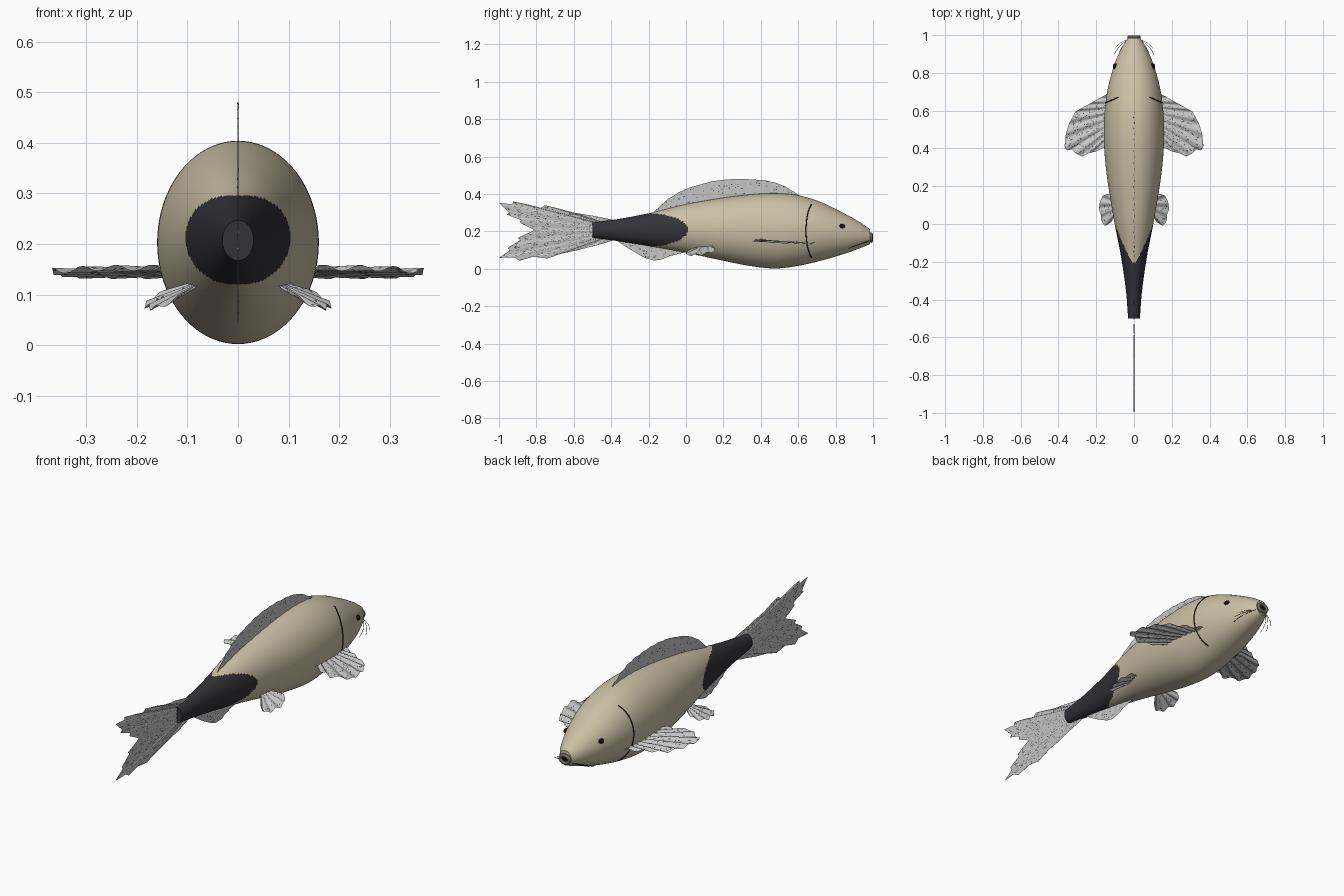
import bpy, bmesh, math, random
from mathutils import Vector

random.seed(4)
cube = bpy.data.objects.get("Cube")
if cube:
    bpy.data.objects.remove(cube, do_unlink=True)


def material(name, r, g, b):
    m = bpy.data.materials.new(name)
    m.use_nodes = True
    m.diffuse_color = (r, g, b, 1)
    bsdf = m.node_tree.nodes["Principled BSDF"]
    bsdf.inputs["Base Color"].default_value = (r, g, b, 1)
    bsdf.inputs["Roughness"].default_value = 0.7
    return m


TAN = material("tan skin", 0.60, 0.53, 0.38)
DARK = material("charcoal tail", 0.033, 0.032, 0.04)
FIN = material("pale grey fin", 0.56, 0.56, 0.56)
SPOT = material("fin speckle", 0.10, 0.10, 0.10)
BLACK = material("black", 0.006, 0.005, 0.005)
LIP = material("brown lip", 0.16, 0.13, 0.10)


def finish(name, bm, mats):
    mesh = bpy.data.meshes.new(name)
    bm.to_mesh(mesh)
    bm.free()
    for m in mats:
        mesh.materials.append(m)
    ob = bpy.data.objects.new(name, mesh)
    bpy.context.collection.objects.link(ob)
    bpy.ops.object.select_all(action="DESELECT")
    ob.select_set(True)
    bpy.context.view_layer.objects.active = ob
    bpy.ops.object.shade_smooth_by_angle(angle=math.radians(40))
    return ob


# Body stations: y, top z, bottom z, half width
STATIONS = [(-0.5, 0.247, 0.167, 0.031), (-0.35, 0.268, 0.146, 0.043),
            (-0.17, 0.303, 0.117, 0.069), (0.0, 0.345, 0.086, 0.102),
            (0.2, 0.38, 0.043, 0.136), (0.35, 0.398, 0.014, 0.154),
            (0.48, 0.404, 0.002, 0.16), (0.6, 0.393, 0.016, 0.155),
            (0.72, 0.357, 0.043, 0.138), (0.84, 0.299, 0.078, 0.105),
            (0.93, 0.249, 0.11, 0.067), (0.985, 0.21, 0.133, 0.034)]


def section(y):
    """Smoothly interpolate top, bottom and half width along the body."""
    n = len(STATIONS)
    i = 0
    while i < n - 2 and y > STATIONS[i + 1][0]:
        i += 1
    a, b = STATIONS[i], STATIONS[i + 1]
    p, q = STATIONS[max(i - 1, 0)], STATIONS[min(i + 2, n - 1)]
    d = b[0] - a[0]
    t = (y - a[0]) / d
    out = []
    for k in (1, 2, 3):
        m0 = (b[k] - p[k]) / (b[0] - p[0]) * d
        m1 = (q[k] - a[k]) / (q[0] - a[0]) * d
        out.append((2*t**3 - 3*t**2 + 1) * a[k] + (t**3 - 2*t**2 + t) * m0
                   + (3*t**2 - 2*t**3) * b[k] + (t**3 - t**2) * m1)
    return out


def skin(y, angle, scale=1.0):
    top, bottom, w = section(y)
    return Vector((w * scale * math.cos(angle), y,
                   (top + bottom) / 2 + (top - bottom) / 2 * scale * math.sin(angle)))


# Body, with the dark tail patch chosen by an elliptical border
bm = bmesh.new()
RINGS, SIDES = 180, 80
rings = [[bm.verts.new(skin(-0.5 + 1.485 * i / RINGS, math.tau * j / SIDES))
          for j in range(SIDES)] for i in range(RINGS + 1)]
for a, b in zip(rings, rings[1:]):
    for j in range(SIDES):
        k = (j + 1) % SIDES
        bm.faces.new((a[j], b[j], b[k], a[k]))
bm.faces.new(rings[0])
bm.faces.new(rings[-1])
bmesh.ops.recalc_face_normals(bm, faces=bm.faces)
for f in bm.faces:
    c = f.calc_center_median()
    inside = ((c.y + 0.2) / 0.21) ** 2 + ((c.z - 0.208) / 0.088) ** 2 < 1
    f.material_index = 1 if c.y < -0.2 or inside else 0
finish("body", bm, [TAN, DARK])


def resample(points, count):
    pts = [Vector(p) for p in points]
    lengths = [(b - a).length for a, b in zip(pts, pts[1:])]
    total, out = sum(lengths), []
    for i in range(count + 1):
        s, k = total * i / count, 0
        while k < len(lengths) - 1 and s > lengths[k]:
            s -= lengths[k]
            k += 1
        out.append(pts[k].lerp(pts[k + 1], min(s / lengths[k], 1)))
    return out


def fin(name, root, edge, nu, nv, density, ripple, waves):
    """Loft a thin rippled sheet from root line to outer edge, with random speckles."""
    bm = bmesh.new()
    r, e = resample(root, nu), resample(edge, nu)
    grid = []
    for i in range(nu + 1):
        wave = ripple * math.sin(math.tau * waves * i / nu)
        grid.append([bm.verts.new(r[i].lerp(e[i], j / nv) + wave * (j / nv) ** 0.5)
                     for j in range(nv + 1)])
    for a, b in zip(grid, grid[1:]):
        for j in range(nv):
            f = bm.faces.new((a[j], b[j], b[j + 1], a[j + 1]))
            f.material_index = int(random.random() < density)
    return finish(name, bm, [FIN, SPOT])


def upright(points):
    return [(0, y, z) for y, z in points]


SIDEWAYS = Vector((0.0015, 0, 0))
fin("dorsal_fin", upright([(-0.18, 0.27), (0.2, 0.34), (0.63, 0.34)]),
    upright([(-0.18, 0.297), (-0.1, 0.37), (-0.04, 0.408), (0.02, 0.435), (0.14, 0.468),
             (0.22, 0.478), (0.3, 0.481), (0.42, 0.473), (0.48, 0.46), (0.53, 0.44),
             (0.58, 0.41), (0.63, 0.377)]), 130, 26, 0.04, SIDEWAYS, 14)
fin("anal_fin", upright([(-0.36, 0.17), (0.0, 0.12)]),
    upright([(-0.37, 0.15), (-0.31, 0.11), (-0.25, 0.075), (-0.21, 0.055), (-0.17, 0.044),
             (-0.13, 0.05), (-0.08, 0.07), (0.0, 0.09)]), 60, 18, 0.07, SIDEWAYS, 8)
fin("tail_fin", upright([(-0.38, 0.235), (-0.38, 0.175)]),
    upright([(-0.38, 0.26), (-0.5, 0.284), (-0.6, 0.3), (-0.68, 0.322), (-0.755, 0.34),
             (-0.775, 0.325), (-0.85, 0.345), (-0.925, 0.36), (-0.925, 0.345), (-1.0, 0.352),
             (-0.945, 0.3), (-0.96, 0.29), (-0.88, 0.26), (-0.89, 0.248), (-0.81, 0.207),
             (-0.9, 0.165), (-0.885, 0.155), (-0.955, 0.11), (-0.94, 0.1), (-1.0, 0.058),
             (-0.92, 0.062), (-0.89, 0.043), (-0.82, 0.065), (-0.74, 0.055), (-0.67, 0.08),
             (-0.6, 0.095), (-0.46, 0.13), (-0.38, 0.155)]), 200, 70, 0.10, SIDEWAYS, 12)

# Paired fins
PECTORAL = [(0.13, 0.695), (0.22, 0.645), (0.31, 0.595), (0.345, 0.53), (0.362, 0.47),
            (0.368, 0.41), (0.355, 0.39), (0.33, 0.395), (0.31, 0.375), (0.275, 0.357),
            (0.24, 0.375), (0.2, 0.385), (0.12, 0.425)]
PELVIC = [(0.09, 0.13), (0.118, 0.15), (0.138, 0.16), (0.165, 0.15), (0.18, 0.12),
          (0.186, 0.08), (0.175, 0.05), (0.174, 0.02), (0.155, -0.01), (0.135, 0.0),
          (0.12, 0.01), (0.1, 0.05)]
for side, s in (("left", 1), ("right", -1)):
    def pec(x, y):
        return (s * x, y, 0.146 - 0.06 * (y - 0.5) - 0.03 * (x - 0.2))

    def pel(x, y):
        return (s * x, y, 0.112 - 0.42 * (x - 0.1) + 0.15 * (y - 0.08))

    fin(side + "_pectoral_fin", [pec(0.1, 0.68), pec(0.1, 0.46)],
        [pec(*p) for p in PECTORAL], 100, 40, 0.08, Vector((0, 0, 0.006)), 9)
    fin(side + "_pelvic_fin", [pel(0.08, 0.13), pel(0.08, 0.06)],
        [pel(*p) for p in PELVIC], 50, 20, 0.07, Vector((0, 0, 0.005)), 6)


def ball(name, location, size, mat):
    bm = bmesh.new()
    bmesh.ops.create_uvsphere(bm, u_segments=24, v_segments=14, radius=1)
    bmesh.ops.scale(bm, vec=size, verts=bm.verts)
    bmesh.ops.translate(bm, vec=location, verts=bm.verts)
    return finish(name, bm, [mat])


def thread(name, points, radius, mat, closed=False):
    curve = bpy.data.curves.new(name, "CURVE")
    curve.dimensions = "3D"
    curve.bevel_depth = radius
    curve.bevel_resolution = 2
    line = curve.splines.new("POLY")
    line.points.add(len(points) - 1)
    for p, co in zip(line.points, points):
        p.co = (*co, 1)
    line.use_cyclic_u = closed
    curve.materials.append(mat)
    ob = bpy.data.objects.new(name, curve)
    bpy.context.collection.objects.link(ob)


# Eyes, gill slits and whiskers
for side, s in (("left", 1), ("right", -1)):
    ball(side + "_eye", (s * 0.1, 0.835, 0.228), (0.012, 0.016, 0.012), BLACK)
    gill = []
    for i in range(41):
        t = i / 20 - 1
        p = skin(0.642 + 0.03 * t * t, math.radians(56 * t), 1.002)
        gill.append((s * p.x, p.y, p.z))
    thread(side + "_gill_slit", gill, 0.003, BLACK)
    for n, (ex, ey, ez) in enumerate([(0.105, 0.895, 0.118), (0.085, 0.87, 0.11),
                                      (0.1, 0.93, 0.13)]):
        start, end = Vector((0.032, 0.978, 0.15)), Vector((ex, ey, ez))
        path = []
        for i in range(11):
            p = start.lerp(end, i / 10)
            p.x += 0.012 * math.sin(math.pi * i / 10)
            path.append((s * p.x, p.y, p.z))
        thread(f"{side}_whisker_{n + 1}", path, 0.001, BLACK)

# Mouth: lip ring around a dark opening
ring = [(0.026 * math.cos(math.tau * i / 32), 0.99, 0.167 + 0.019 * math.sin(math.tau * i / 32))
        for i in range(32)]
thread("lips", ring, 0.009, LIP, True)
ball("mouth_opening", (0, 0.987, 0.167), (0.024, 0.005, 0.017), BLACK)
